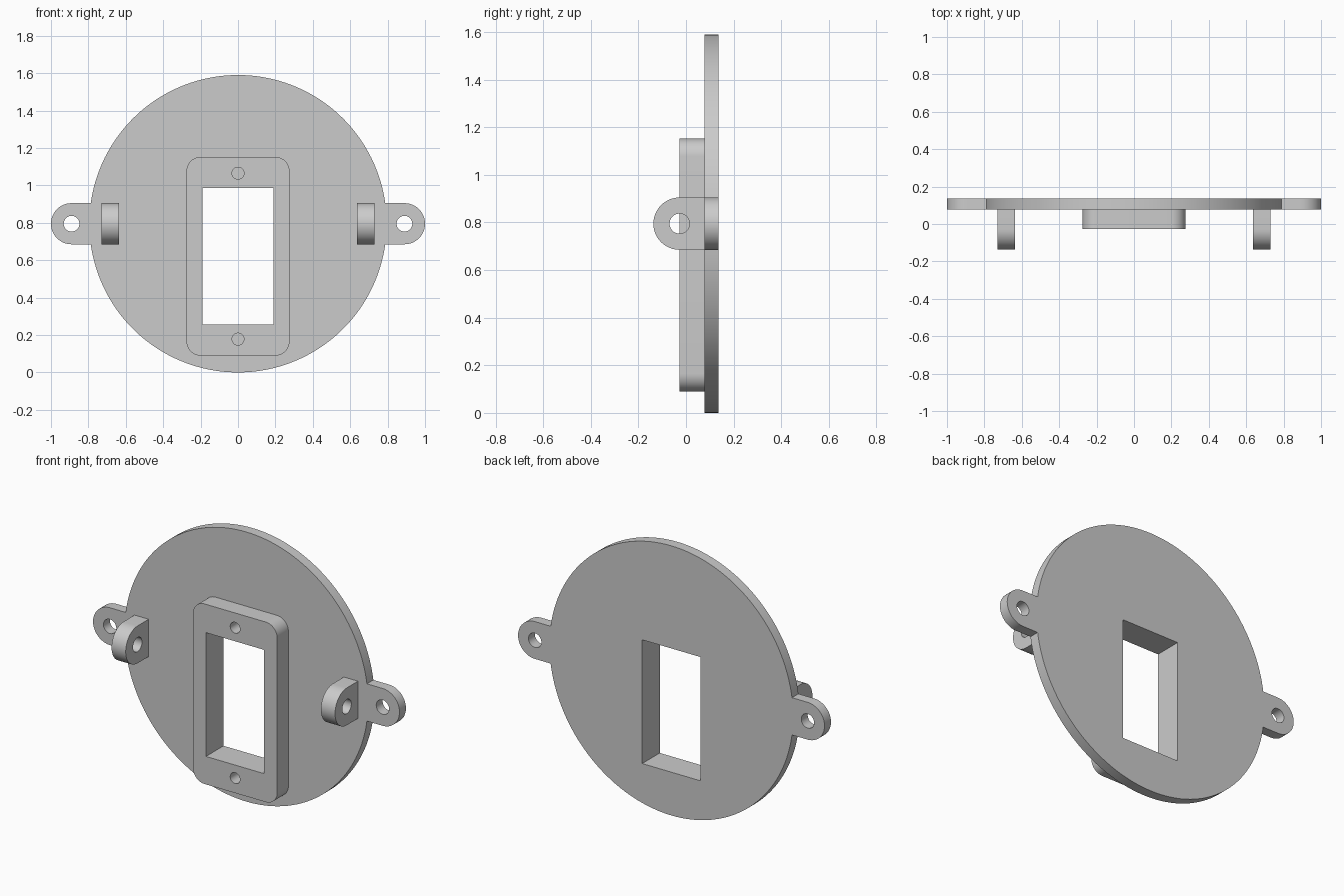
import bpy, bmesh
from math import asin, cos, sin, pi, radians
from mathutils import Matrix

if "Cube" in bpy.data.objects:
    bpy.data.objects.remove(bpy.data.objects["Cube"])

ZC = 0.795              # height of the disc centre
R = 0.795               # disc radius
EAR = 0.11              # ear and lug end radius
HOLE = 0.042
FRONT, MID, BACK = -0.137, 0.077, 0.137

FACING_FRONT = Matrix(((1, 0, 0, 0), (0, 0, -1, 0), (0, 1, 0, 0), (0, 0, 0, 1)))
FACING_SIDE = Matrix(((0, 0, 1, 0), (1, 0, 0, 0), (0, 1, 0, 0), (0, 0, 0, 1)))


def arc(cx, cy, r, a0, a1, n):
    return [(cx + r * cos(a0 + (a1 - a0) * i / n),
             cy + r * sin(a0 + (a1 - a0) * i / n)) for i in range(n + 1)]


def circle(cx, cy, r, n=40):
    return arc(cx, cy, r, 0, 2 * pi, n)[:-1]


def rect(x0, x1, y0, y1):
    return [(x0, y0), (x1, y0), (x1, y1), (x0, y1)]


def round_rect(x0, x1, y0, y1, r, n=10):
    corners = [(x1 - r, y1 - r), (x0 + r, y1 - r), (x0 + r, y0 + r), (x1 - r, y0 + r)]
    return [p for k, (cx, cy) in enumerate(corners)
            for p in arc(cx, cy, r, k * pi / 2, (k + 1) * pi / 2, n)]


def extrude(name, loops, w0, w1, matrix):
    """Fill the loops (outline plus holes) and extrude them between w0 and w1."""
    curve = bpy.data.curves.new(name, 'CURVE')
    curve.dimensions = '2D'
    curve.fill_mode = 'BOTH'
    curve.extrude = (w1 - w0) / 2
    for loop in loops:
        s = curve.splines.new('POLY')
        s.points.add(len(loop) - 1)
        for pt, (u, v) in zip(s.points, loop):
            pt.co = (u, v, 0, 1)
        s.use_cyclic_u = True
    obj = bpy.data.objects.new(name, curve)
    bpy.context.collection.objects.link(obj)
    bpy.ops.object.select_all(action='DESELECT')
    obj.select_set(True)
    bpy.context.view_layer.objects.active = obj
    bpy.ops.object.convert(target='MESH')
    obj = bpy.context.object
    obj.name = name
    bm = bmesh.new()
    bm.from_mesh(obj.data)
    bm.transform(matrix @ Matrix.Translation((0, 0, (w0 + w1) / 2)))
    bmesh.ops.remove_doubles(bm, verts=bm.verts, dist=1e-5)
    bmesh.ops.recalc_face_normals(bm, faces=bm.faces)
    bm.to_mesh(obj.data)
    bm.free()
    bpy.ops.object.shade_smooth_by_angle(angle=radians(30))
    return obj


window = rect(-0.19, 0.19, 0.255, 0.985)

# Round back plate with a screw ear on each side
a = asin(EAR / R)
ear_x = 1 - EAR
outline = (arc(0, ZC, R, a, pi - a, 72)
           + arc(-ear_x, ZC, EAR, pi / 2, 3 * pi / 2, 24)
           + arc(0, ZC, R, pi + a, 2 * pi - a, 72)
           + arc(ear_x, ZC, EAR, -pi / 2, pi / 2, 24))
extrude("back_plate",
        [outline, window, circle(-ear_x, ZC, HOLE), circle(ear_x, ZC, HOLE)],
        -BACK, -MID, FACING_FRONT)

# Raised window frame with two blind screw holes
extrude("window_frame",
        [round_rect(-0.275, 0.275, 0.09, 1.152, 0.075), window,
         circle(0, 0.178, 0.032), circle(0, 1.065, 0.032)],
        -MID, 0.027, FACING_FRONT)

# Pivot lugs standing out from the plate
lug_y = FRONT + EAR
lug = [(MID, ZC + EAR)] + arc(lug_y, ZC, EAR, pi / 2, 3 * pi / 2, 24) + [(MID, ZC - EAR)]
for side, x in (("left", -0.683), ("right", 0.683)):
    extrude(side + "_lug", [lug, circle(lug_y, ZC, HOLE)],
            x - 0.046, x + 0.046, FACING_SIDE)
